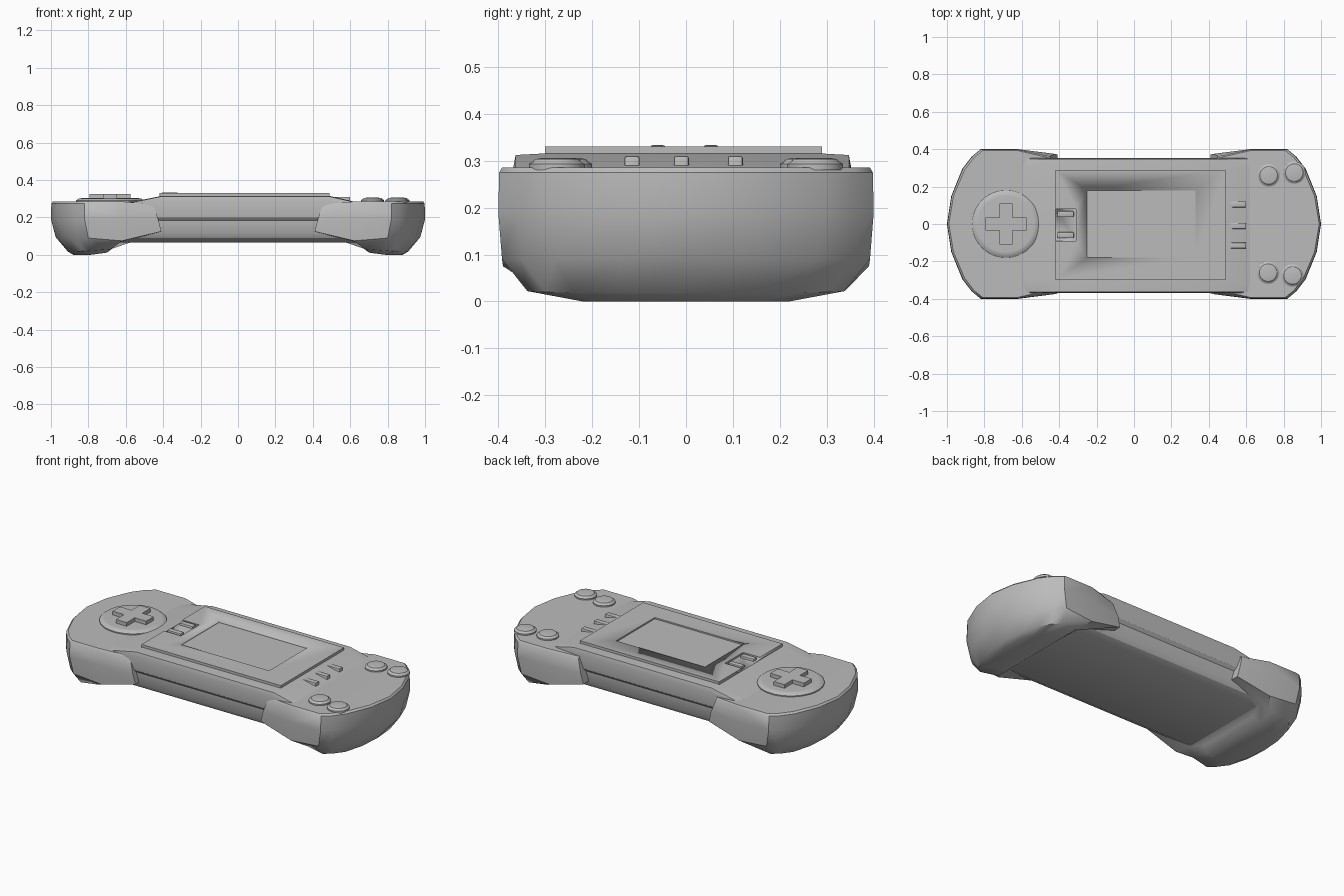
import bpy, bmesh, math

if "Cube" in bpy.data.objects:
    bpy.data.objects.remove(bpy.data.objects["Cube"])

grey = bpy.data.materials.new("plain grey")
grey.diffuse_color = (0.5, 0.5, 0.5, 1)
grey.use_nodes = True
grey.node_tree.nodes["Principled BSDF"].inputs["Base Color"].default_value = grey.diffuse_color


def finish(name, bm, angle=35):
    bmesh.ops.remove_doubles(bm, verts=bm.verts, dist=1e-5)
    bmesh.ops.recalc_face_normals(bm, faces=bm.faces)
    me = bpy.data.meshes.new(name)
    bm.to_mesh(me)
    bm.free()
    me.materials.append(grey)
    ob = bpy.data.objects.new(name, me)
    bpy.context.collection.objects.link(ob)
    bpy.ops.object.select_all(action='DESELECT')
    ob.select_set(True)
    bpy.context.view_layer.objects.active = ob
    bpy.ops.object.shade_smooth_by_angle(angle=math.radians(angle))
    return ob


def loft(bm, rings):
    """Skin closed rings that all have the same point count."""
    vs = [[bm.verts.new(p) for p in r] for r in rings]
    n = len(vs[0])
    for a, b in zip(vs, vs[1:]):
        for i in range(n):
            j = (i + 1) % n
            bm.faces.new((a[i], a[j], b[j], b[i]))
    return vs


def box(name, x0, x1, y0, y1, z0, z1, bevel=0.0):
    bm = bmesh.new()
    loft_rings = [[(x0, y0, z), (x1, y0, z), (x1, y1, z), (x0, y1, z)] for z in (z0, z1)]
    for ring in loft(bm, loft_rings):
        bm.faces.new(ring)
    if bevel:
        top = [e for e in bm.edges if max(v.co.z for v in e.verts) > z1 - 1e-4]
        bmesh.ops.bevel(bm, geom=top, offset=bevel, segments=2, affect='EDGES', profile=0.5)
    return finish(name, bm)


def disc(name, x, y, profile, n=40):
    bm = bmesh.new()
    rings = [[(x + r * math.cos(2 * math.pi * i / n), y + r * math.sin(2 * math.pi * i / n), z)
              for i in range(n)] for r, z in profile]
    vs = loft(bm, rings)
    bm.faces.new(vs[0])
    bm.faces.new(vs[-1])
    return finish(name, bm)


# Grips: half outlines from the inner arm tip round to the outer end
LEVELS = [
    [(.445, .352, .271), (.62, .392, .285), (.81, .392, .285), (.855, .355, .285),
     (.905, .29, .285), (.965, .15, .285), (.99, 0, .285)],
    [(.45, .362, .262), (.62, .398, .275), (.82, .398, .275), (.865, .36, .275),
     (.915, .295, .275), (.975, .15, .275), (.998, 0, .275)],
    [(.425, .375, .185), (.62, .40, .19), (.82, .40, .19), (.868, .36, .19),
     (.918, .295, .19), (.977, .15, .19), (1.0, 0, .19)],
    [(.41, .372, .125), (.62, .39, .075), (.80, .392, .09), (.85, .35, .09),
     (.90, .28, .09), (.95, .15, .092), (.975, 0, .095)],
    [(.63, .30, .068), (.68, .32, .03), (.79, .338, .022), (.83, .30, .02),
     (.87, .24, .018), (.90, .13, .018), (.91, 0, .018)],
    [(.66, .20, .045), (.70, .22, .012), (.79, .22, 0), (.82, .20, 0),
     (.85, .17, 0), (.872, .10, 0), (.88, 0, 0)],
]
for side, name in ((-1, "left_grip"), (1, "right_grip")):
    bm = bmesh.new()
    rings = []
    for half in LEVELS:
        pts = half + [(x, -y, z) for x, y, z in half[-2::-1]]
        rings.append([(side * x, y, z) for x, y, z in pts])
    vs = loft(bm, rings)
    for ring in (vs[0], vs[-1]):
        m = len(ring) - 1
        for i in range(m // 2):
            quad = [ring[i], ring[i + 1], ring[m - i - 1], ring[m - i]]
            bm.faces.new(list(dict.fromkeys(quad)))
    finish(name, bm, 38)

# Middle body: one cross-section swept along x, its top sloping down at both ends
HALF = [(.30, .315), (.355, .312), (.36, .285), (.35, .20), (.335, .183),
        (.33, .115), (.315, .09), (.27, .066)]
bm = bmesh.new()
rings = []
for x, drop in ((-.63, .033), (-.56, .03), (-.41, 0), (.49, 0), (.62, .03), (.64, .034)):
    half = [(y, z - drop if z > .3 else min(z, .285 - drop * .2)) for y, z in HALF]
    pts = half + [(-y, z) for y, z in reversed(half)]
    rings.append([(x, y - .008, z) for y, z in pts])
vs = loft(bm, rings)
bm.faces.new(vs[0])
bm.faces.new(vs[-1])
finish("middle_body", bm, 30)

# Screen plate with a shallow screen recess and a notch for the left keys
plate = box("screen_plate", -.42, .49, -.30, .29, .29, .33)
for cutter in (box("screen_cutter", -.25, .33, -.18, .18, .322, .36),
               box("notch_cutter", -.45, -.31, -.09, .08, .319, .36)):
    mod = plate.modifiers.new("cut", 'BOOLEAN')
    mod.operation = 'DIFFERENCE'
    mod.solver = 'EXACT'
    mod.object = cutter
    bpy.context.view_layer.objects.active = plate
    bpy.ops.object.modifier_apply(modifier=mod.name)
    bpy.data.objects.remove(cutter)

# Direction pad: round base and a cross
disc("pad_base", -.685, 0, [(.18, .28), (.18, .291), (.165, .302), (.15, .303)], 48)
bm = bmesh.new()
a, b = .11, .035
cross = [(a, -b), (a, b), (b, b), (b, a), (-b, a), (-b, b),
         (-a, b), (-a, -b), (-b, -b), (-b, -a), (b, -a), (b, -b)]
vs = loft(bm, [[(-.685 + x, y, z) for x, y in cross] for z in (.295, .325)])
for ring in vs:
    bm.faces.new(ring)
finish("pad_cross", bm)

# Round buttons in two pairs
for i, (x, y) in enumerate(((.72, .26), (.857, .275), (.717, -.26), (.848, -.275))):
    disc(f"round_button_{i + 1}", x, y,
         [(.06, .28), (.06, .293), (.052, .297), (.047, .303), (.03, .306)])

# Small bar keys on both sides of the screen
for i, y in enumerate((.105, -.01, -.115)):
    box(f"right_key_{i + 1}", .515, .60, y - .016, y + .016, .28, .31, .005)
for i, y in enumerate((.053, -.06)):
    box(f"left_key_{i + 1}", -.41, -.322, y - .016, y + .016, .31, .333, .005)
